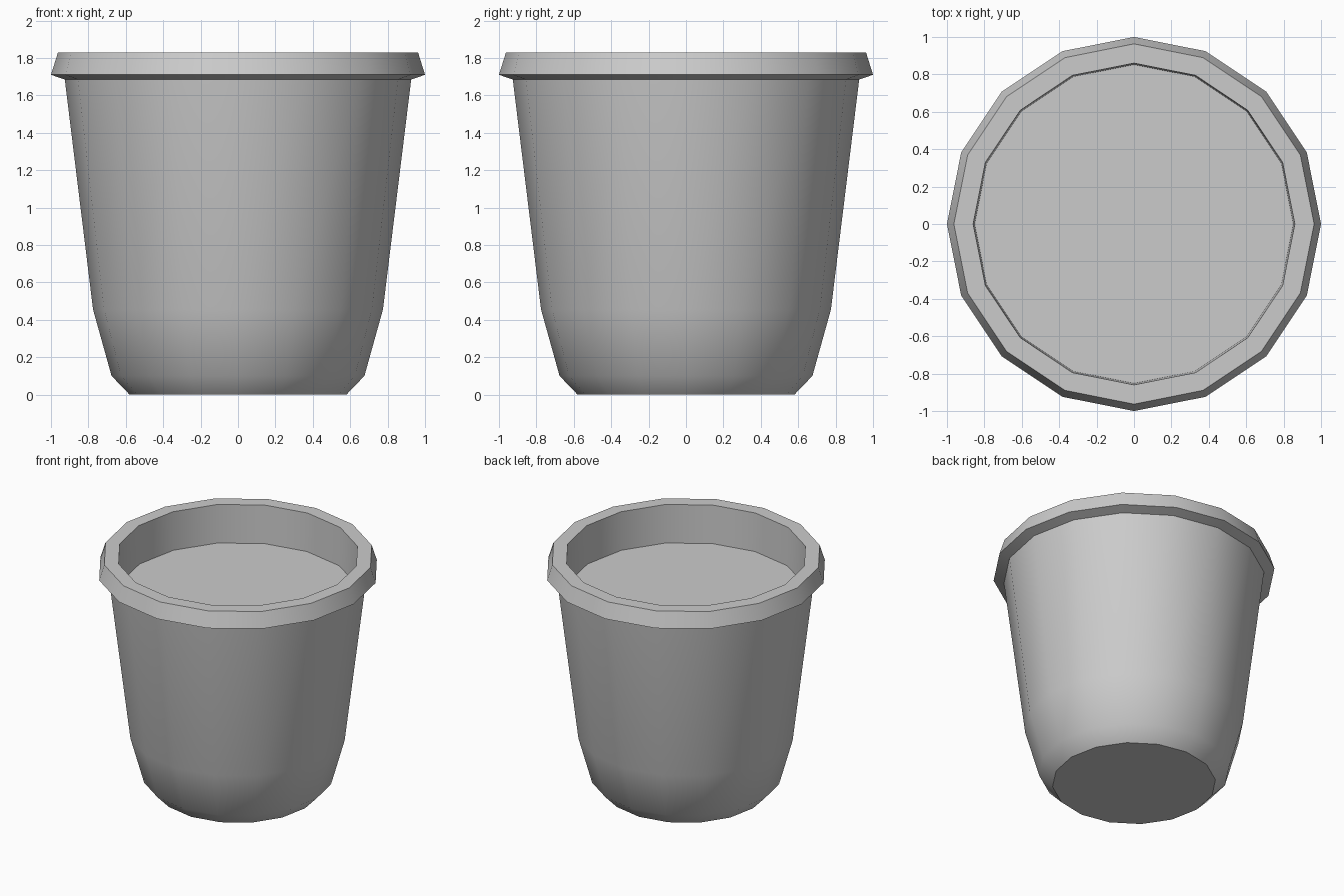
import bpy
import bmesh
from math import cos, sin, tau, radians

cube = bpy.data.objects.get("Cube")
if cube:
    bpy.data.objects.remove(cube, do_unlink=True)

SIDES = 16

grey = bpy.data.materials.new("plain_grey")
grey.use_nodes = True
grey.diffuse_color = (0.6, 0.6, 0.6, 1)
grey.node_tree.nodes["Principled BSDF"].inputs["Base Color"].default_value = grey.diffuse_color


def lathe(name, profile):
    """Turn (radius, height) points into a closed solid with capped ends."""
    bm = bmesh.new()
    rings = [[bm.verts.new((r * cos(tau * i / SIDES), r * sin(tau * i / SIDES), z))
              for i in range(SIDES)] for r, z in profile]
    for low, high in zip(rings, rings[1:]):
        for i in range(SIDES):
            j = (i + 1) % SIDES
            bm.faces.new((low[i], low[j], high[j], high[i]))
    bm.faces.new(rings[0][::-1])
    bm.faces.new(rings[-1])
    mesh = bpy.data.meshes.new(name)
    bm.to_mesh(mesh)
    bm.free()
    mesh.materials.append(grey)
    obj = bpy.data.objects.new(name, mesh)
    bpy.context.collection.objects.link(obj)
    bpy.ops.object.select_all(action="DESELECT")
    obj.select_set(True)
    bpy.context.view_layer.objects.active = obj
    bpy.ops.object.shade_smooth_by_angle(angle=radians(38))
    return obj


# Tapered body, flared rim, inner wall and the soil surface that closes it
base = [(0.58, 0), (0.676, 0.1), (0.775, 0.455), (0.926, 1.684)]
rim = [(1.0, 1.71), (0.963, 1.828), (0.86, 1.828)]
soil_edge = [(0.852, 1.53)]
lathe("plant_pot", base + rim + soil_edge)
